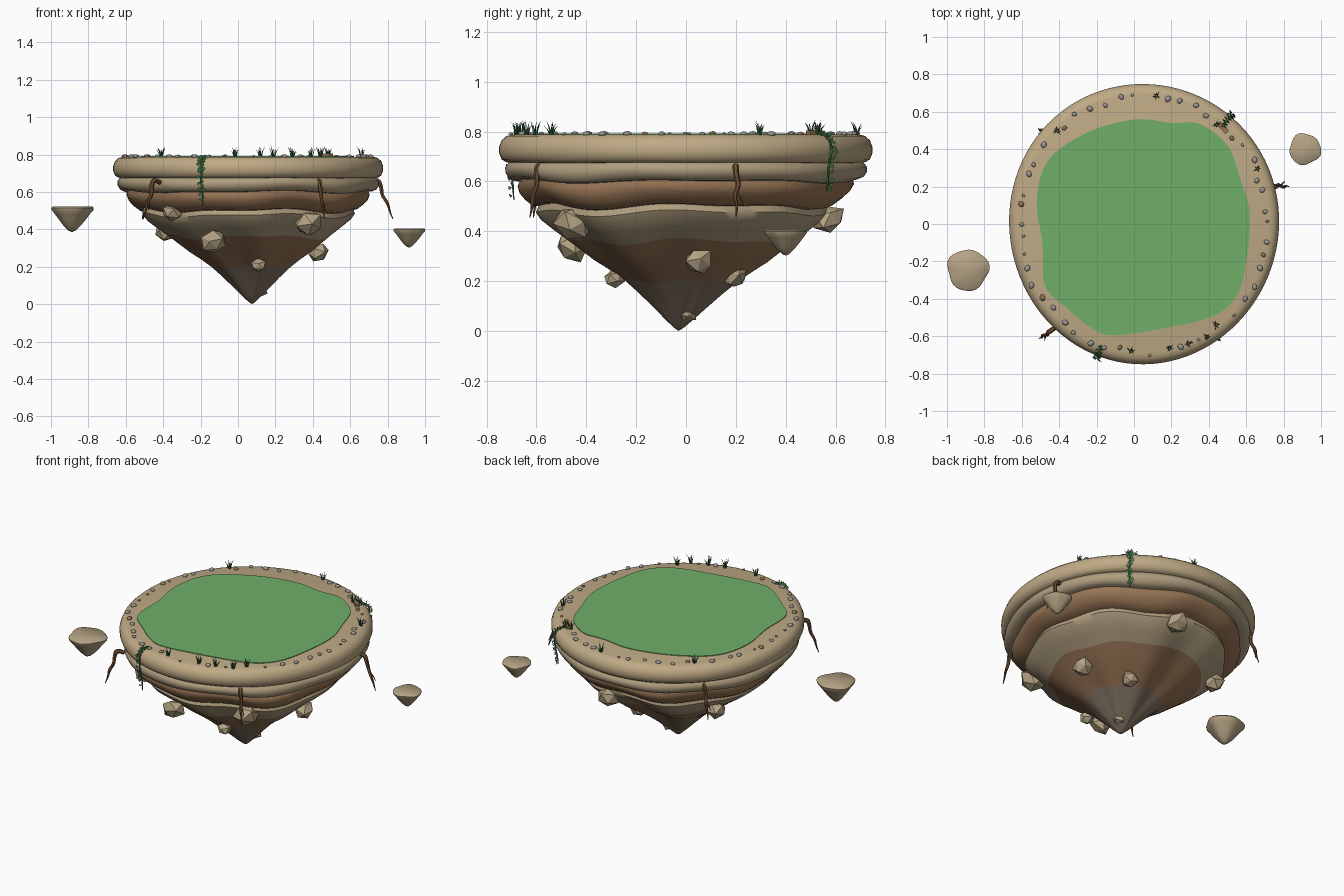
import bpy, bmesh, math, random
from mathutils import Vector, Matrix

if "Cube" in bpy.data.objects:
    bpy.data.objects.remove(bpy.data.objects["Cube"])
random.seed(4)
TAU = math.tau


def material(name, r, g, b):
    m = bpy.data.materials.new(name)
    m.diffuse_color = (r, g, b, 1)
    m.use_nodes = True
    m.node_tree.nodes["Principled BSDF"].inputs["Base Color"].default_value = m.diffuse_color
    return m


SAND = material("sand", 0.52, 0.40, 0.235)
TAN = material("tan_stone", 0.43, 0.34, 0.21)
CLAY = material("brown_clay", 0.31, 0.175, 0.09)
DEEP = material("dark_tip_stone", 0.22, 0.165, 0.12)
TURF = material("turf_green", 0.16, 0.43, 0.14)
ROCK = material("rock_tan", 0.46, 0.365, 0.23)
PEBBLE = material("pebble_grey", 0.33, 0.31, 0.29)
ROOT = material("root_brown", 0.16, 0.075, 0.035)
LEAF = material("leaf_green", 0.07, 0.25, 0.09)
BLADE = material("grass_green", 0.035, 0.14, 0.05)


def finish(name, bm, mat, smooth=None):
    me = bpy.data.meshes.new(name)
    bm.to_mesh(me)
    bm.free()
    ob = bpy.data.objects.new(name, me)
    bpy.context.collection.objects.link(ob)
    me.materials.append(mat)
    if smooth:
        bpy.context.view_layer.objects.active = ob
        ob.select_set(True)
        bpy.ops.object.shade_smooth_by_angle(angle=math.radians(smooth))
        ob.select_set(False)
    return ob


def lathe(name, profile, mat, place, n=96, smooth=50):
    """Revolve (radius, height) pairs; place maps radius, angle, height to a point."""
    bm = bmesh.new()
    rings = [[bm.verts.new(place(f, TAU * j / n, z)) for j in range(n)] for f, z in profile]
    for a, b in zip(rings, rings[1:]):
        for j in range(n):
            k = (j + 1) % n
            bm.faces.new((a[j], b[j], b[k], a[k]))
    bmesh.ops.remove_doubles(bm, verts=bm.verts, dist=1e-5)
    return finish(name, bm, mat, smooth)


def island_point(f, a, z):
    # layers ripple, the lower cone is ridged and its tip is off centre
    low = min(1, max(0, (0.69 - z) / 0.15))
    fade = min(1, z / 0.2)
    r = f * (1 + low * (0.014 * math.sin(5 * a + 9 * z) + 0.012 * math.sin(9 * a + 2)
                        + 0.025 * (1 - fade) * math.sin(13 * a)))
    r *= 1 + 0.006 * math.sin(3 * a + 0.5)
    dz = low * fade * (0.009 * math.sin(4 * a + 1) + 0.007 * math.sin(7 * a + 6 * z))
    t = max(0, 1 - z / 0.6)
    return (0.052 + 0.023 * t + 0.7225 * r * math.cos(a), 0.003 - 0.033 * t + 0.75 * r * math.sin(a), z + dz)


# Stacked layers of the island
lathe("sand_rim", [(0, .788), (.925, .788), (.96, .782), (.985, .765), (.999, .738), (.998, .712),
                   (.985, .688), (.96, .676), (.90, .672)], SAND, island_point)
lathe("upper_ledge", [(.90, .685), (.95, .674), (.968, .655), (.968, .635), (.95, .612), (.92, .602), (.84, .598)],
      TAN, island_point)
lathe("clay_layer", [(.84, .612), (.89, .602), (.90, .58), (.885, .552), (.85, .525), (.81, .503), (.74, .497)],
      CLAY, island_point)
lathe("middle_stone_layer", [(.72, .51), (.775, .50), (.785, .475), (.755, .445), (.685, .405), (.60, .36)],
      TAN, island_point)
lathe("lower_clay_layer", [(.60, .36), (.53, .32), (.46, .28), (.375, .24), (.30, .20)], CLAY, island_point)
lathe("island_tip", [(.30, .20), (.22, .148), (.14, .092), (.07, .042), (.025, .012), (0, 0)], DEEP, island_point)

# Irregular turf plate, smoothed through its outline points
outline = [(.02, .56), (.2, .54), (.35, .535), (.5, .42), (.565, .25), (.62, .05), (.60, -.2), (.55, -.38), (.43, -.49),
           (.2, -.55), (-.1, -.595), (-.22, -.56), (-.36, -.45), (-.475, -.33), (-.49, -.1), (-.52, .1),
           (-.49, .28), (-.40, .40), (-.2, .51)]


def rounded(pts, steps=6):
    n, out = len(pts), []
    for i in range(n):
        p0, p1, p2, p3 = (Vector(pts[(i + k) % n]) for k in (-1, 0, 1, 2))
        for s in range(steps):
            t = s / steps
            out.append(.5 * (2 * p1 + (p2 - p0) * t + (2 * p0 - 5 * p1 + 4 * p2 - p3) * t * t
                             + (3 * p1 - p0 - 3 * p2 + p3) * t ** 3))
    return out


bm = bmesh.new()
ring = [bm.verts.new((p.x, p.y, .792)) for p in reversed(rounded(outline))]
base = [bm.verts.new((v.co.x, v.co.y, .786)) for v in ring]
hub = bm.verts.new((.03, 0, .792))
for i in range(len(ring)):
    j = (i + 1) % len(ring)
    bm.faces.new((hub, ring[j], ring[i]))
    bm.faces.new((ring[i], ring[j], base[j], base[i]))
finish("turf_patch", bm, TURF)

# Small floating islets
for name, cx, cy, top, r, h, ph in [("left_islet", -.888, -.245, .522, .112, .137, 0.4),
                                    ("right_islet", .914, .40, .405, .085, .103, 1.9)]:
    def islet(f, a, z):
        q = r * f * (.985 + .05 * math.sin(3 * a + ph) + .035 * math.sin(5 * a + 2 * ph))
        return (cx + q * math.cos(a), cy + q * math.sin(a), top + z * h)
    lathe(name, [(0, 0), (.93, 0), (1, -.06), (.98, -.14), (.82, -.3), (.64, -.5), (.40, -.75), (.16, -.94), (0, -1)],
          ROCK, islet, 32)

# Faceted boulders stuck in the underside
for i, (x, y, z, r) in enumerate([(-.35, -.44, .49, .062), (-.13, -.46, .335, .068), (.38, -.45, .43, .08),
                                  (.11, -.29, .21, .046), (.43, .05, .28, .062), (.2, .2, .22, .055),
                                  (.15, .57, .45, .07), (-.39, .25, .39, .065), (.11, 0, .08, .05)]):
    bm = bmesh.new()
    bmesh.ops.create_icosphere(bm, subdivisions=1, radius=r)
    for v in bm.verts:
        v.co *= random.uniform(.85, 1.12)
        v.co.z *= .85
    turn = Matrix.Rotation(random.uniform(0, 6), 4, 'Z') @ Matrix.Rotation(random.uniform(0, 1), 4, 'X')
    bm.transform(Matrix.Translation((x, y, z)) @ turn)
    finish(f"boulder_{i + 1}", bm, ROCK)

# Pebbles around the rim, mostly grey with some brown
tufts = [(.12, .685), (-.41, .50), (.66, .295), (.44, -.54), (.39, -.605), (.29, -.64), (.19, -.665),
         (-.016, -.68), (.44, .53), (.48, .53)]
grey, brown = bmesh.new(), bmesh.new()
for i in range(50):
    a = TAU * (i + random.uniform(-.25, .25)) / 50
    f = random.uniform(.89, .94)
    x, y = .052 + .7225 * f * math.cos(a), .75 * f * math.sin(a)
    if min(math.hypot(x - u, y - v) for u, v in tufts) < .035:
        continue
    s = random.choice((.009, .014, .016, .018))
    m = (Matrix.Translation((x, y, .791)) @ Matrix.Rotation(a * 3, 4, 'Z')
         @ Matrix.Diagonal((s, s * .8, s * .6, 1)))
    bmesh.ops.create_icosphere(brown if i % 6 == 0 else grey, subdivisions=2, radius=1, matrix=m)
finish("grey_pebbles", grey, PEBBLE, 60)
finish("brown_pebbles", brown, CLAY, 60)

# Flat stone beside the back vine
bm = bmesh.new()
bmesh.ops.create_cube(bm, size=1, matrix=Matrix.Translation((.475, .515, .797))
                      @ Matrix.Rotation(-.8, 4, 'Z') @ Matrix.Diagonal((.07, .025, .016, 1)))
finish("flat_stone", bm, CLAY)

# Grass tufts: three-sided bent blades
bm = bmesh.new()
for x, y in tufts:
    for k in range(8):
        a = TAU * k / 8 + random.uniform(-.3, .3)
        d = Vector((math.cos(a), math.sin(a), 0))
        h, lean = random.uniform(.035, .062), random.uniform(.008, .026)
        foot = Vector((x, y, .786)) + d * .005
        rows = []
        for c, w in ((foot, .0035), (foot + d * lean * .4 + Vector((0, 0, h * .6)), .0025)):
            rows.append([bm.verts.new(c + Vector((math.cos(a + TAU * q / 3), math.sin(a + TAU * q / 3), 0)) * w)
                         for q in range(3)])
        tip = bm.verts.new(foot + d * lean + Vector((0, 0, h)))
        for q in range(3):
            p = (q + 1) % 3
            bm.faces.new((rows[0][q], rows[0][p], rows[1][p], rows[1][q]))
            bm.faces.new((rows[1][q], rows[1][p], tip))
finish("grass_tufts", bm, BLADE)


def strand(name, pts, radii, mat):
    cu = bpy.data.curves.new(name, 'CURVE')
    cu.dimensions, cu.bevel_depth, cu.bevel_resolution, cu.use_fill_caps = '3D', 1, 1, True
    sp = cu.splines.new('NURBS')
    sp.points.add(len(pts) - 1)
    for p, co, r in zip(sp.points, pts, radii):
        p.co, p.radius = (*co, 1), r
    sp.use_endpoint_u, sp.order_u, sp.resolution_u = True, 3, 4
    ob = bpy.data.objects.new(name, cu)
    bpy.context.collection.objects.link(ob)
    cu.materials.append(mat)
    bpy.context.view_layer.objects.active = ob
    ob.select_set(True)
    bpy.ops.object.convert(target='MESH')
    bpy.ops.object.shade_smooth_by_angle(angle=math.radians(50))
    ob.select_set(False)


# Roots hanging from the ledges, each with a side shoot
for i, (x, y, dx, dy) in enumerate([(-.445, -.57, -.06, -.04), (.43, -.59, .03, -.035),
                                    (.74, .20, .085, .0), (-.455, .475, -.055, .035)]):
    def at(t, z, side=0):
        return (x + dx * t - dy * side, y + dy * t + dx * side, z)
    strand(f"root_{i + 1}", [at(-.5, .65), at(.1, .672), at(.3, .63), at(.35, .58, .15), at(.75, .54, -.1),
                             at(.8, .50, .1), at(1.05, .455)], [.012, .014, .012, .010, .008, .006, .002], ROOT)
    strand(f"root_shoot_{i + 1}", [at(.5, .56), at(.7, .535, .3), at(.8, .50, .35)], [.006, .004, .001], ROOT)

# Leafy vines draped over the rim
for name, a, end in [("front_vine", math.atan2(-.70, -.255), .525), ("back_vine", math.atan2(.553, .463), .56)]:
    def over(f, z, side=0):
        return Vector((.052 + .7225 * f * math.cos(a) - side * math.sin(a),
                       .75 * f * math.sin(a) + side * math.cos(a), z))
    path = [over(.92, .792), over(.97, .79), over(1.008, .76), over(1.012, .72, .006),
            over(1.0, .66, -.006), over(.985, .60, .005), over(.98, end)]
    strand(name + "_stem", path, [.005] * 6 + [.002], LEAF)
    bm = bmesh.new()
    for k in range(26):
        t = k / 26 * 6
        c = path[int(t)].lerp(path[int(t) + 1], t % 1)
        side = Vector((-math.sin(a), math.cos(a), 0)) * (1 if k % 2 else -1)
        out = Vector((math.cos(a), math.sin(a), 0))
        s = random.uniform(.016, .026)
        stem, tip = c + out * .004, c + side * s + out * .012 + Vector((0, 0, random.uniform(-.012, .008)))
        mid, wide = (stem + tip) / 2 + out * .005, Vector((0, 0, .45 * s)) + out * .003
        bm.faces.new([bm.verts.new(p) for p in (stem, mid - wide, tip, mid + wide)])
    finish(name + "_leaves", bm, LEAF)
